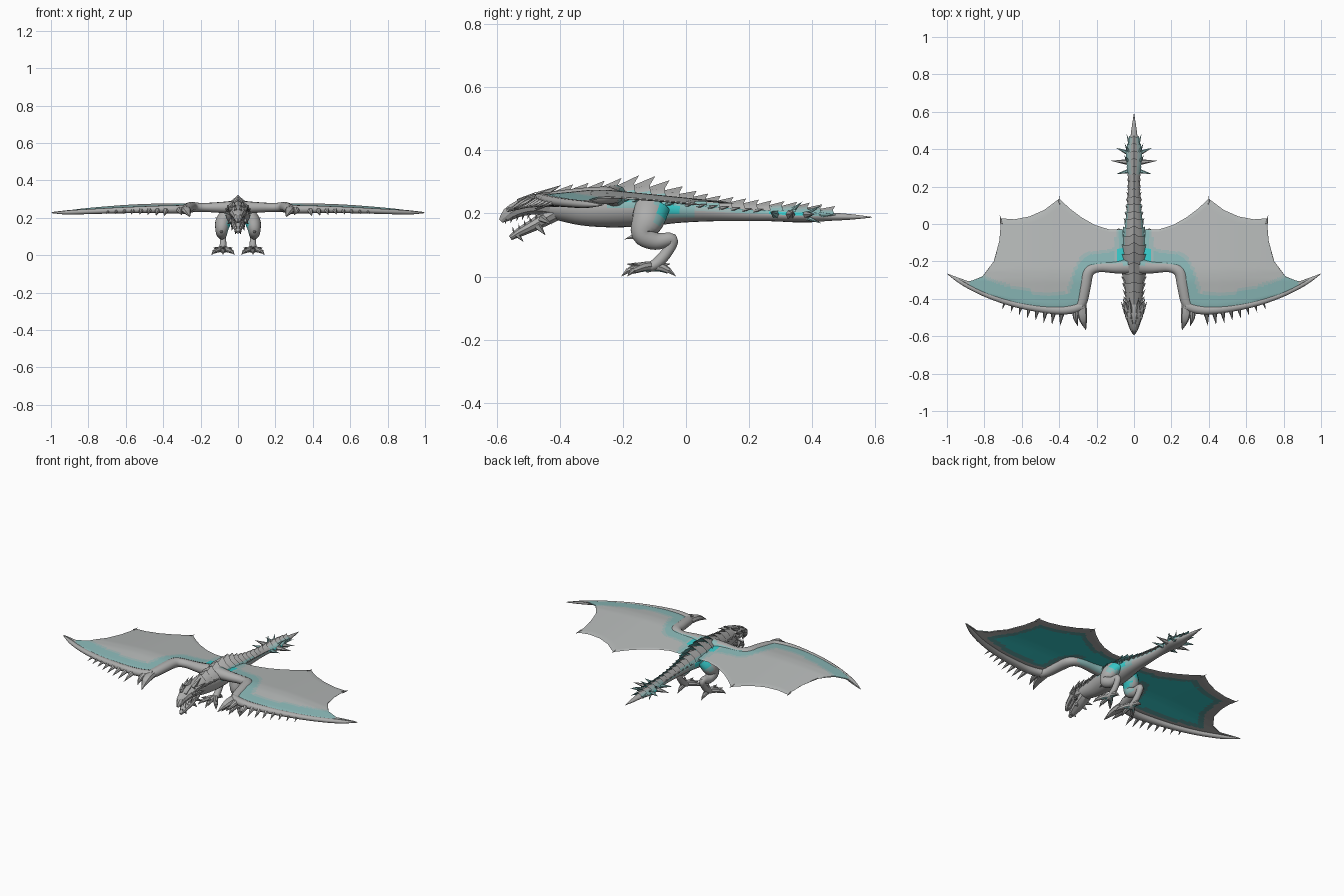
import bpy, bmesh, math
from mathutils import Vector

if "Cube" in bpy.data.objects:
    bpy.data.objects.remove(bpy.data.objects["Cube"])

COLORS = {"grey_skin": (.42, .42, .415), "membrane_grey": (.47, .49, .485), "dark_scale": (.35, .355, .35),
          "pale_cyan": (.26, .49, .485), "bright_cyan": (.04, .60, .60), "mid_teal": (.12, .38, .38),
          "claw_grey": (.33, .33, .325), "misty_cyan": (.36, .49, .485)}
SKIN, WEB, SCALE, PALE, CYAN, TEAL, CLAW, MIST = range(8)
MATS = []
for n, c in COLORS.items():
    m = bpy.data.materials.new(n)
    m.diffuse_color = (*c, 1)
    m.use_nodes = True
    m.node_tree.nodes["Principled BSDF"].inputs["Base Color"].default_value = m.diffuse_color
    MATS.append(m)


def finish(name, bm, mirror=False, angle=40, rule=None):
    """Turn a bmesh into an object; rule(face centre) picks a material."""
    bmesh.ops.recalc_face_normals(bm, faces=bm.faces)
    if rule:
        for f in bm.faces:
            f.material_index = rule(f.calc_center_median())
    me = bpy.data.meshes.new(name)
    bm.to_mesh(me)
    bm.free()
    for m in MATS:
        me.materials.append(m)
    ob = bpy.data.objects.new(name, me)
    bpy.context.collection.objects.link(ob)
    bpy.ops.object.select_all(action='DESELECT')
    ob.select_set(True)
    bpy.context.view_layer.objects.active = ob
    bpy.ops.object.shade_smooth_by_angle(angle=math.radians(angle))
    if mirror:
        ob.modifiers.new("mirror", 'MIRROR').use_mirror_merge = False
    return ob


def catmull(pts, n):
    out = []
    for i in range(len(pts) - 1):
        p = [pts[max(0, min(len(pts) - 1, i + k))] for k in (-1, 0, 1, 2)]
        for j in range(n):
            t = j / n
            out.append([.5 * (2 * b + (c - a) * t + (2 * a - 5 * b + 4 * c - d) * t * t
                              + (3 * b - a - 3 * c + d) * t ** 3) for a, b, c, d in zip(*p)])
    return out + [list(pts[-1])]


def tube(bm, pts, ref, sides=14, n=4):
    """Loft of ellipses along points (x, y, z, radius along ref, other radius)."""
    rows, path, ref = [], catmull(pts, n), Vector(ref)
    for i, p in enumerate(path):
        t = (Vector(path[min(i + 1, len(path) - 1)][:3]) - Vector(path[max(i - 1, 0)][:3])).normalized()
        a = (ref - t * ref.dot(t)).normalized()
        b = t.cross(a)
        rows.append([bm.verts.new(Vector(p[:3]) + a * p[3] * math.cos(k * math.tau / sides)
                                  + b * p[4] * math.sin(k * math.tau / sides)) for k in range(sides)])
    for r, s in zip(rows, rows[1:]):
        for k in range(sides):
            bm.faces.new((r[k], r[k - 1], s[k - 1], s[k]))
    bm.faces.new(rows[0])
    bm.faces.new(rows[-1])


def spike(bm, base, tip, r, sides=6):
    base, tip = Vector(base), Vector(tip)
    q = (tip - base).to_track_quat('Z', 'Y')
    ring = [bm.verts.new(base + q @ Vector((r * math.cos(k * math.tau / sides), r * math.sin(k * math.tau / sides), 0)))
            for k in range(sides)]
    top = bm.verts.new(tip)
    for k in range(sides):
        bm.faces.new((ring[k - 1], ring[k], top))
    bm.faces.new(ring)


# Torso, neck and tail: one loft along y as (y, z, half width, half height)
BODY = [(-.46, .225, .036, .036), (-.40, .222, .044, .045), (-.33, .217, .05, .055), (-.25, .217, .062, .061),
        (-.17, .218, .067, .061), (-.10, .215, .061, .054), (-.02, .211, .048, .041), (.08, .206, .036, .031),
        (.20, .200, .027, .024), (.28, .197, .031, .022), (.34, .194, .043, .022), (.40, .192, .038, .02),
        (.45, .190, .022, .014), (.52, .189, .012, .009), (.59, .188, .001, .001)]


def section(y):
    for a, b in zip(BODY, BODY[1:]):
        if y <= b[0]:
            t = max(0, (y - a[0]) / (b[0] - a[0]))
            return [a[i] + (b[i] - a[i]) * t for i in (1, 2, 3)]
    return BODY[-1][1:]


def body_color(c):
    z, rx, rz = section(c.y)
    h = (c.z - z) / rz
    if -.11 < c.y < -.03 and h > -.35 or -.20 < c.y <= -.11 and h > .35:
        return CYAN
    if -.26 < c.y <= -.11 and h > .1:
        return PALE
    if -.11 < c.y < .03 and h > -.55:
        return PALE
    if .26 < c.y < .40 and h > -.1:
        return CYAN
    if .02 < c.y < .43 and h > 0:
        return MIST if c.y < .14 else PALE
    return SKIN


bm = bmesh.new()
tube(bm, [(0, y, z, rx, rz) for y, z, rx, rz in BODY], (1, 0, 0), 20)
finish("body_and_tail", bm, rule=body_color)

# Overlapping back scutes, each with a raised pointed rear edge
bm = bmesh.new()
y = -.43
while y < .42:
    z0, rx0, rz0 = section(y)
    length = .058 if y < 0 else .048
    rise = .017 + .022 * math.exp(-((y + .19) / .11) ** 2)
    rows = []
    for dy, grow, up in ((0, 1.0, 0), (length, 1.08, rise), (length * .75, .95, 0)):
        z, rx, rz = section(y + dy)
        row = []
        for k in range(-3, 4):
            a = k * math.radians(24)
            point = (1, .45, .5, .8)[abs(k)]
            row.append(bm.verts.new((math.sin(a) * (rx * grow + up * .35 * point),
                                     y + dy + (up * .8 * point if up else 0),
                                     z + math.cos(a) * (rz * grow + .002) + up * point * math.cos(a))))
        rows.append(row)
    for j, (r, s) in enumerate(zip(rows, rows[1:])):
        for k in range(6):
            f = bm.faces.new((r[k], s[k], s[k + 1], r[k + 1]))
            if j:
                f.material_index = TEAL if y > -.3 else SCALE
            elif k in (0, 5):
                f.material_index = PALE if -.24 < y < .06 or y > .22 else SKIN
            else:
                f.material_index = MIST if y > .24 and k in (1, 4) else SKIN
    y += length * .84
finish("back_scutes", bm, angle=25)

# Side spikes on the neck and flanks, and the tail club spikes
bm = bmesh.new()
for i in range(11):
    y = -.42 + i * .036
    z, rx, rz = section(y)
    spike(bm, (rx * .85, y, z + rz * .4), (rx + .016, y + .035, z + rz * .55), .011, 5)
for i in range(7):
    y = .0 + i * .036
    z, rx, rz = section(y)
    spike(bm, (rx * .8, y, z + rz * .4), (rx + .010, y + .03, z + rz * .6), .008, 5)
finish("side_spikes", bm, True, 25, lambda c: PALE if -.2 < c.y < -.03 else SCALE)
bm = bmesh.new()
for y0, x1, y1, z1, r in ((.285, .096, .267, .205, .014), (.33, .124, .338, .20, .018), (.375, .098, .408, .198, .015),
                          (.32, .055, .37, .238, .012), (.37, .05, .43, .225, .011), (.36, .05, .43, .168, .012),
                          (.42, .04, .48, .195, .010)):
    spike(bm, (.02, y0, .196), (x1, y1, z1), r)
finish("tail_club_spikes", bm, True, 25, lambda c: PALE if c.x < .048 else SKIN)

# Head: skull, open lower jaw, crest and teeth
bm = bmesh.new()
tube(bm, [(0, -.587, .176, .006, .008), (0, -.565, .196, .021, .022), (0, -.53, .215, .034, .027),
          (0, -.48, .229, .049, .034), (0, -.43, .226, .043, .038)], (1, 0, 0), 10, 2)
finish("skull", bm, angle=25)
bm = bmesh.new()
tube(bm, [(0, -.557, .122, .008, .008), (0, -.53, .139, .022, .015), (0, -.48, .165, .035, .021),
          (0, -.42, .200, .038, .028)], (1, 0, 0), 10, 2)
finish("lower_jaw", bm, angle=25)
bm = bmesh.new()
for b, t, r in (((.02, -.47, .252), (.026, -.395, .290), .017), ((.036, -.465, .243), (.060, -.395, .268), .016),
                ((.042, -.475, .225), (.070, -.415, .232), .015), ((.034, -.50, .235), (.055, -.455, .262), .014),
                ((.012, -.53, .235), (.018, -.475, .268), .013), ((.036, -.46, .185), (.058, -.425, .165), .013),
                ((.026, -.47, .160), (.034, -.445, .130), .013), ((.010, -.565, .21), (.015, -.53, .238), .010),
                ((.012, -.535, .132), (.014, -.515, .110), .009)):
    spike(bm, b, t, r, 5)
finish("head_crest", bm, True, 25, lambda c: SCALE)
bm = bmesh.new()
for i in range(5):
    y = -.57 + i * .018
    spike(bm, (.010 + i * .006, y, .183 + i * .004), (.010 + i * .006, y - .004, .165 + i * .004), .004, 4)
    spike(bm, (.007 + i * .005, y + .025, .138 + i * .011), (.007 + i * .005, y + .02, .158 + i * .011), .004, 4)
finish("teeth", bm, True, 20, lambda c: SKIN)


# Legs with a back-bent heel, toes and claws
def leg_color(c):
    if c.z > .185 and c.y > -.085 or .12 < c.z < .17 and c.x < .052:
        return CYAN
    if c.z > .165 and c.y > -.095 or c.z > .10 and c.x < .062:
        return PALE
    return SKIN


bm = bmesh.new()
tube(bm, [(.050, -.105, .225, .035, .055), (.078, -.12, .18, .042, .052), (.087, -.135, .135, .034, .038),
          (.086, -.095, .112, .027, .028), (.082, -.045, .117, .019, .020), (.080, -.06, .078, .017, .018),
          (.080, -.095, .04, .019, .018), (.080, -.13, .025, .022, .014)], (1, 0, 0), 18, 5)
# Knee spur
spike(bm, (.087, -.14, .135), (.090, -.195, .118), .018)
finish("legs", bm, True, rule=leg_color)
bm = bmesh.new()
claws = bmesh.new()
for x, y in ((.032, -.168), (.08, -.182), (.128, -.168), (.08, -.055)):
    tube(bm, [(.08, -.105, .032, .016, .014), ((x + .08) / 2, (y - .105) / 2, .030, .015, .014),
              (x, y, .018, .010, .010)], (0, 0, 1), 8, 3)
    d = Vector((x - .08, y + .105, 0)).normalized() * .024
    spike(claws, (x, y, .020), (x + d.x, y + d.y, 0), .010)
    spike(claws, (x - d.x, y - d.y, .036), (x + d.x * .3, y + d.y * .3, .040), .009, 5)
finish("toes", bm, True, rule=lambda c: PALE if c.z < .022 and -.14 < c.y < -.07 else SKIN)
finish("toe_claws", claws, True, 25, lambda c: CLAW)


# Wings
def wing_z(x, y):
    return .272 - .045 * max(0, (x - .45) / .55) ** 1.5 - .1 * max(0, y + .25) - .1 * max(0, -.3 - y)


# Paired front and rear edge points (front x, y, rear x, y)
EDGES = [(.05, -.20, .06, -.03), (.13, -.225, .13, -.03), (.22, -.235, .21, -.005), (.255, -.30, .28, .035),
         (.27, -.38, .34, .08), (.285, -.44, .40, .135), (.36, -.455, .48, .075), (.44, -.455, .56, .04),
         (.53, -.445, .64, .025), (.62, -.43, .71, .03), (.70, -.405, .72, -.09), (.78, -.38, .75, -.20),
         (.85, -.345, .81, -.28), (.92, -.305, .88, -.308), (1, -.265, 1, -.265)]
NV, SUB = 28, 6
cols = [[a + (b - a) * j / SUB for a, b in zip(p, q)] for p, q in zip(EDGES, EDGES[1:]) for j in range(SUB)]
cols.append(list(EDGES[-1]))
lead = [Vector(c[:2]) for c in cols]
trail = [Vector(c[2:]) for c in cols]


def web_color(c, top):
    near = min((c - p).length for p in lead)
    far = min((c - p).length for p in trail)
    if top:
        if c.x < .10:
            return CYAN if c.x < .09 and c.y < -.13 else PALE if c.x < .085 else MIST
        return WEB if near > .088 or c.x > .88 else MIST if near > .072 else PALE
    if c.x < .2:
        return CYAN if far > .07 else TEAL if far > .04 else SKIN
    edge = min(near + .02, far)
    return CYAN if edge > .085 else TEAL if edge > .055 else SKIN


bm = bmesh.new()
for side in (1, -1):
    grid = []
    for i, (a, b) in enumerate(zip(lead, trail)):
        row = []
        for j in range(NV + 1):
            p = a.lerp(b, j / NV)
            inner = 0 < j < NV and 0 < i < len(cols) - 1
            row.append(bm.verts.new((p.x, p.y, wing_z(p.x, p.y) + side * (.003 if inner else 0))))
        grid.append(row)
    for r, s in zip(grid, grid[1:]):
        for j in range(NV):
            f = bm.faces.new((r[j], r[j + 1], s[j + 1], s[j]))
            f.material_index = web_color(f.calc_center_median().xy, side > 0)
bmesh.ops.remove_doubles(bm, verts=bm.verts, dist=.0005)
finish("wing_membranes", bm, True, 60)


def bone(bm, pts, drop=.012, sides=12):
    tube(bm, [(x, y, wing_z(x, y) - drop * min(1, r / .02), r * .85, r) for x, y, r in pts], (.1, .1, 1), sides, 4)


bm = bmesh.new()
bone(bm, [(.03, -.225, .042), (.10, -.23, .034), (.19, -.23, .028), (.245, -.255, .033), (.262, -.33, .032),
          (.278, -.41, .030), (.30, -.455, .025)], .015)
finish("wing_arms", bm, True, rule=lambda c: PALE if c.y > -.215 and c.x < .25 else SKIN)
bm = bmesh.new()
bone(bm, [(.275, -.435, .026), (.34, -.455, .026), (.44, -.458, .023), (.62, -.43, .019), (.78, -.38, .016),
          (.91, -.318, .013), (.997, -.267, .002)])
finish("wing_leading_fingers", bm, True)

# Wrist claws, leading edge spikes and trailing claws
bm = bmesh.new()
tube(bm, [(.283, -.42, .245, .022, .028), (.274, -.50, .236, .018, .024), (.257, -.567, .205, .001, .001)],
     (0, 0, 1), 8, 4)
tube(bm, [(.31, -.45, .245, .018, .020), (.312, -.50, .235, .012, .014), (.300, -.545, .215, .001, .001)],
     (0, 0, 1), 8, 4)
for i in range(8):
    x = .385 + i * .044
    y = -.465 + .06 * max(0, (x - .45) / .3) ** 1.4
    s = 1 - i * .08
    spike(bm, (x, y, wing_z(x, y) - .012), (x + .010, y - .08 * s, wing_z(x, y) - .012 - .035 * s), .018 * s)
spike(bm, (.40, .105, wing_z(.4, .11)), (.40, .152, wing_z(.4, .15)), .006)
spike(bm, (.708, .0, wing_z(.71, 0)), (.718, .05, wing_z(.71, .05)), .007)
finish("wing_claws", bm, True, 35, lambda c: CLAW if c.y < -.53 else SKIN)
